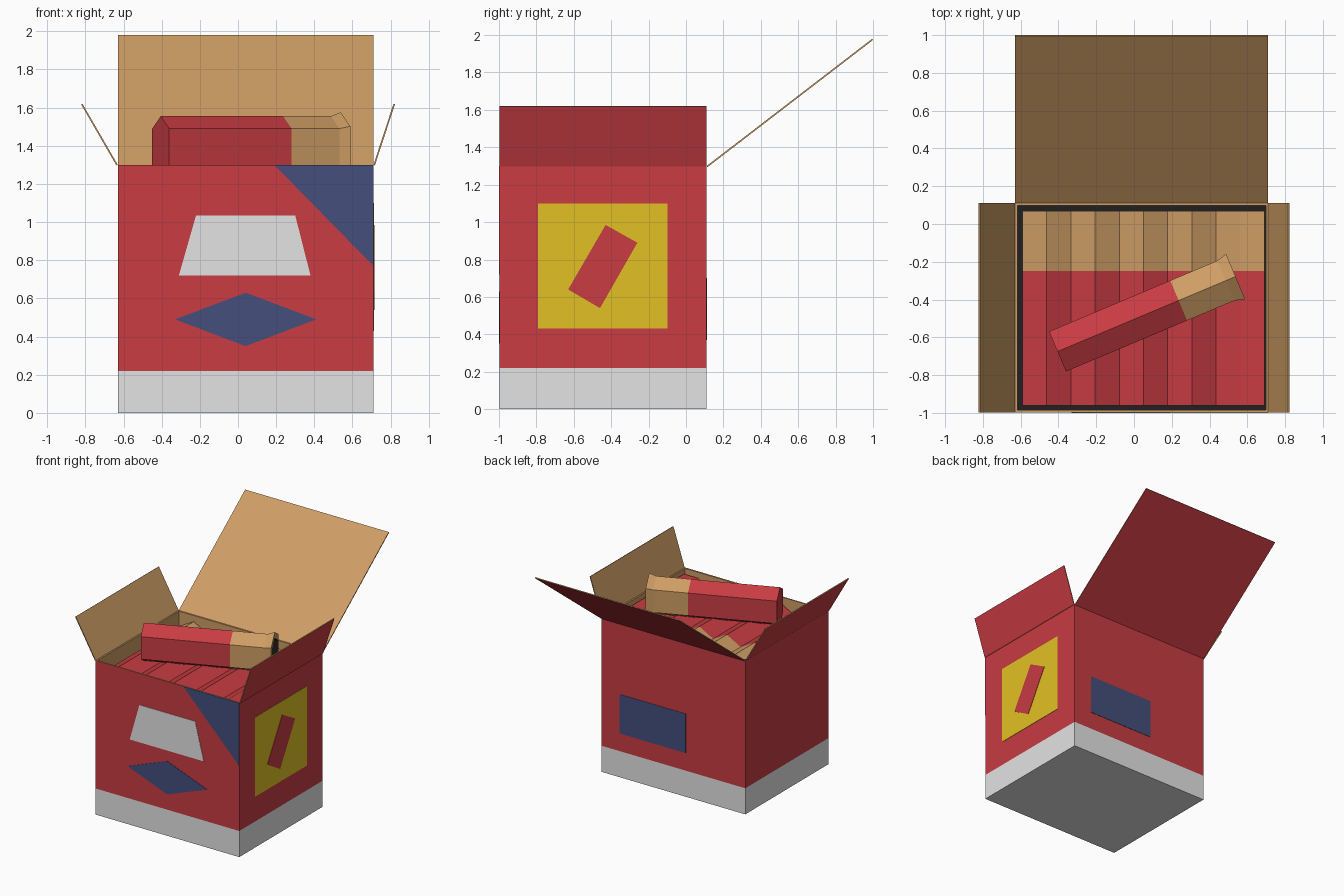
import bpy, bmesh, math
from mathutils import Vector

old = bpy.data.objects.get("Cube")
if old:
    bpy.data.objects.remove(old, do_unlink=True)


def material(name, rgb):
    m = bpy.data.materials.new(name)
    m.use_nodes = True
    color = (*rgb, 1)
    m.diffuse_color = color
    m.node_tree.nodes["Principled BSDF"].inputs["Base Color"].default_value = color
    return m


PALETTE = [
    material("red_print", (0.58, 0.045, 0.055)),
    material("cardboard", (0.62, 0.34, 0.13)),
    material("pale_grey", (0.77, 0.77, 0.77)),
    material("navy_blue", (0.058, 0.078, 0.20)),
    material("yellow", (0.76, 0.53, 0.018)),
    material("dark_interior", (0.015, 0.014, 0.014)),
]
RED, TAN, GREY, BLUE, YELLOW, DARK = range(len(PALETTE))


def loft(name, rings, bands, start, end):
    """Skin matching rings of points; one colour per band plus the two caps."""
    bm = bmesh.new()
    loops = [[bm.verts.new(p) for p in ring] for ring in rings]
    n = len(loops[0])
    for low, high, mat in zip(loops, loops[1:], bands):
        for i in range(n):
            j = (i + 1) % n
            bm.faces.new((low[i], low[j], high[j], high[i])).material_index = mat
    bm.faces.new(loops[0][::-1]).material_index = start
    bm.faces.new(loops[-1]).material_index = end
    bmesh.ops.recalc_face_normals(bm, faces=bm.faces)
    mesh = bpy.data.meshes.new(name)
    bm.to_mesh(mesh)
    bm.free()
    for m in PALETTE:
        mesh.materials.append(m)
    obj = bpy.data.objects.new(name, mesh)
    bpy.context.collection.objects.link(obj)
    return obj


def slab(name, points, shift, side, start, end):
    points = [Vector(p) for p in points]
    return loft(name, [points, [p + Vector(shift) for p in points]], [side], start, end)


# Box dimensions
X0, X1, Y0, Y1, TOP = -0.63, 0.71, -0.997, 0.11, 1.30
WALL, BASE, LINER, PLATE = 0.012, 0.22, 1.12, 0.003


def rect(z, inset=0):
    a, b, c, d = X0 + inset, X1 - inset, Y0 + inset, Y1 - inset
    return [(a, c, z), (b, c, z), (b, d, z), (a, d, z)]


# Open carton with a printed base band and a dark interior
loft("carton",
     [rect(0), rect(BASE), rect(TOP), rect(TOP, WALL), rect(LINER, WALL)],
     [GREY, RED, TAN, TAN], GREY, DARK)


# Open flaps: cardboard inside, printed outside
def flap(name, hinge_a, hinge_b, reach, inward):
    a, b, r = Vector(hinge_a), Vector(hinge_b), Vector(reach)
    normal = (b - a).cross(r).normalized()
    if normal.dot(Vector(inward)) > 0:
        normal.negate()
    slab(name, [a, b, b + r, a + r], normal * 0.008, TAN, TAN, RED)


flap("back_flap", (X0, Y1, TOP), (X1, Y1, TOP), (0, 0.885, 0.68), (0, -1, 1))
flap("right_flap", (X0, Y0, TOP), (X0, Y1, TOP), (-0.185, 0, 0.32), (1, 0, 0))
flap("left_flap", (X1, Y0, TOP), (X1, Y1, TOP), (0.105, 0, 0.32), (-1, 0, 0))


# Printed panels
def front_plate(name, pts, mat):
    slab(name, [(x, Y0, z) for x, z in pts], (0, -PLATE, 0), mat, mat, mat)


def side_plate(name, pts, mat, depth):
    slab(name, [(X1, y, z) for y, z in pts], (depth, 0, 0), mat, mat, mat)


front_plate("corner_triangle", [(0.19, TOP), (X1, TOP), (X1, 0.77)], BLUE)
front_plate("front_trapezoid",
            [(-0.31, 0.72), (0.38, 0.72), (0.30, 1.035), (-0.22, 1.035)], GREY)
front_plate("front_diamond",
            [(-0.33, 0.49), (0.04, 0.35), (0.41, 0.49), (0.04, 0.63)], BLUE)
side_plate("side_panel",
           [(-0.79, 0.43), (-0.10, 0.43), (-0.10, 1.10), (-0.79, 1.10)], YELLOW, PLATE)
side_plate("side_panel_bar",
           [(-0.43, 0.985), (-0.26, 0.89), (-0.46, 0.54), (-0.63, 0.64)], RED, 2 * PLATE)
slab("back_panel", [(x, Y1, z) for x, z in
                    [(-0.075, 0.37), (0.54, 0.37), (0.54, 0.70), (-0.075, 0.70)]],
     (0, PLATE, 0), BLUE, BLUE, BLUE)

# Packed row of sticks: ridged tops, red wrapper in front and bare ends behind
LEFT, RIGHT, FACETS = -0.59, 0.69, 10
RIDGE, VALLEY = 1.265, 1.195
step = (RIGHT - LEFT) / FACETS
profile = [(LEFT + i * step, RIDGE if i % 2 else VALLEY) for i in range(FACETS)]
profile += [(RIGHT, RIDGE), (RIGHT, LINER), (LEFT, LINER)]
loft("packed_sticks",
     [[(x, y, z) for x, z in profile] for y in (-0.96, -0.25, 0.07)],
     [RED, TAN], RED, TAN)

# Loose six-sided stick lying on top, with a flared hollow end
tail, tip = Vector((-0.405, -0.675, 1.395)), Vector((0.538, -0.278, 1.395))
axis = (tip - tail).normalized()
across = Vector((-axis.y, axis.x, 0))
section = [(0, 0.16), (0.115, 0.095), (0.115, -0.095),
           (0, -0.16), (-0.115, -0.095), (-0.115, 0.095)]
length = (tip - tail).length


def stick_ring(distance, scale):
    center = tail + axis * distance
    return [center + across * (u * scale) + Vector((0, 0, v * scale))
            for u, v in section]


loft("loose_stick",
     [stick_ring(0, 1), stick_ring(length * 0.68, 1), stick_ring(length - 0.055, 1),
      stick_ring(length, 1.13), stick_ring(length, 0.8), stick_ring(length - 0.06, 0.6)],
     [RED, TAN, TAN, TAN, DARK], RED, DARK)
